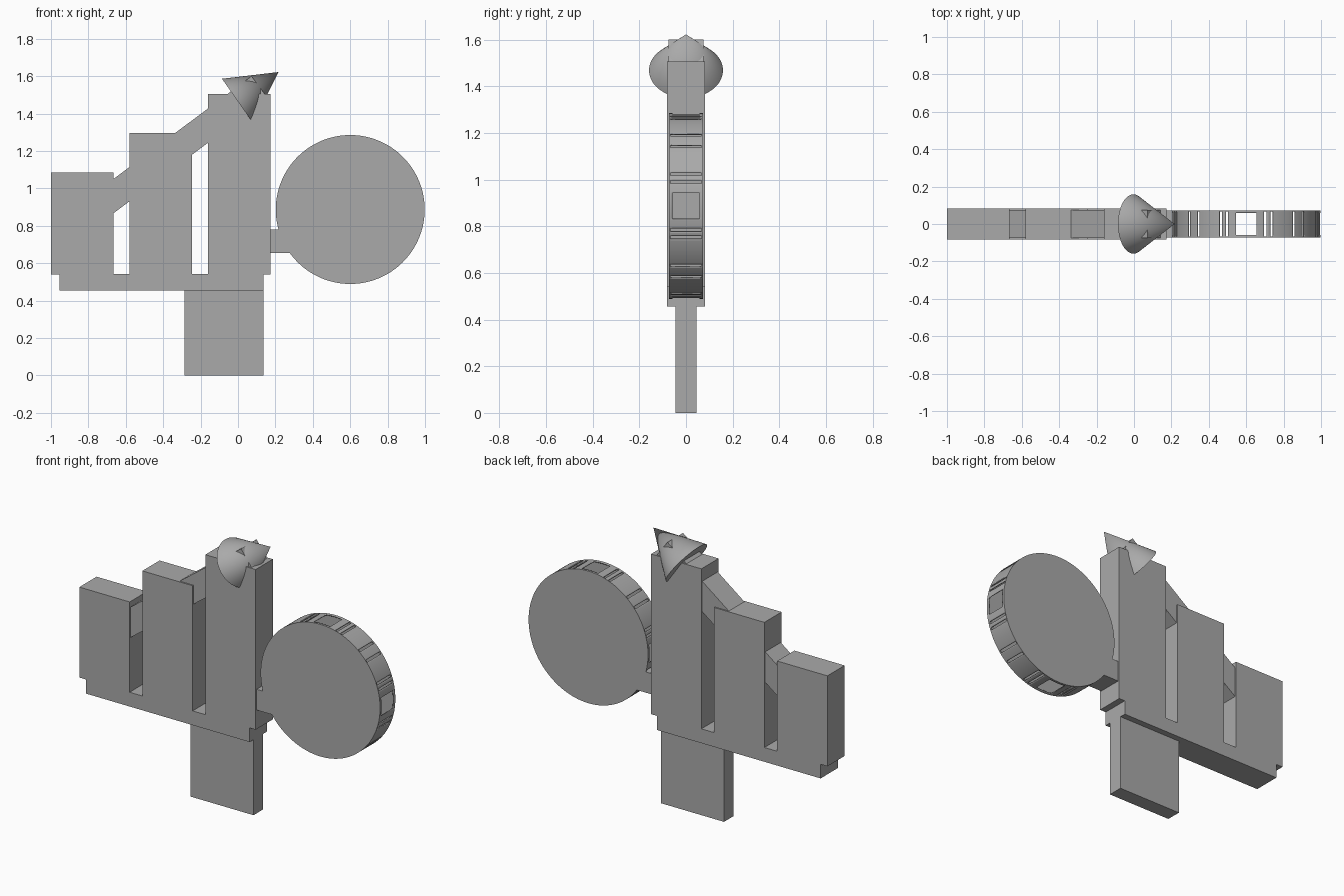
import bpy, bmesh, math
from mathutils import Vector

old = bpy.data.objects.get("Cube")
if old:
    bpy.data.objects.remove(old, do_unlink=True)

grey = bpy.data.materials.new("plain_grey")
grey.use_nodes = True
GREY = (0.4, 0.4, 0.4, 1)
grey.diffuse_color = GREY
grey.node_tree.nodes["Principled BSDF"].inputs["Base Color"].default_value = GREY


def finish(name, bm):
    """Turn a bmesh into a named grey object."""
    mesh = bpy.data.meshes.new(name)
    bm.to_mesh(mesh)
    bm.free()
    obj = bpy.data.objects.new(name, mesh)
    mesh.materials.append(grey)
    bpy.context.collection.objects.link(obj)
    return obj


def smooth(obj):
    bpy.ops.object.select_all(action='DESELECT')
    obj.select_set(True)
    bpy.context.view_layer.objects.active = obj
    bpy.ops.object.shade_smooth_by_angle(angle=math.radians(30))


def box(name, x0, x1, z0, z1, half_depth):
    bm = bmesh.new()
    bmesh.ops.create_cube(bm, size=1)
    bmesh.ops.scale(bm, vec=(x1 - x0, 2 * half_depth, z1 - z0), verts=bm.verts)
    obj = finish(name, bm)
    obj.location = ((x0 + x1) / 2, 0, (z0 + z1) / 2)
    return obj


# Rising bars on a base with a thinner stand
BAR_HALF = 0.082
for name, left, top in (("short_bar", -1.0, 1.085),
                        ("middle_bar", -0.58, 1.295),
                        ("tall_bar", -0.16, 1.505)):
    box(name, left, left + 0.335, 0.54, top, BAR_HALF)
box("base", -0.955, 0.135, 0.455, 0.541, BAR_HALF)
box("stand", -0.285, 0.135, 0, 0.456, 0.045)

# Sloping arrow shaft running through the bars
slope = math.atan(0.745)
along = Vector((math.cos(slope), 0, math.sin(slope)))
across = Vector((-math.sin(slope), 0, math.cos(slope)))
length, thick = 1.15, 0.147
shaft = box("arrow_shaft", 0, length, 0, thick, 0.074)
shaft.location = Vector((0.072, 0, 1.60)) - along * length / 2 - across * thick / 2
shaft.rotation_euler.y = -slope

# Arrow head
tip, centre = Vector((0.217, 0, 1.622)), Vector((-0.003, 0, 1.468))
axis = tip - centre
bm = bmesh.new()
bmesh.ops.create_cone(bm, cap_ends=True, segments=64, radius1=0.144, radius2=0,
                      depth=axis.length)
head = finish("arrow_head", bm)
head.location = (tip + centre) / 2
head.rotation_euler.y = math.atan2(axis.x, axis.z)
head.scale.y = 1.1
smooth(head)

# Hollow coin: two discs joined by a rim with slots and square windows
RADIUS, COIN_HALF = 0.398, 0.073
COIN_CENTRE = (0.6, 0, 0.887)
SLOTS = (15, 20, 40, 50, 70, 75)
levels = (-COIN_HALF, -0.067, -0.058, 0.058, 0.067, COIN_HALF)


def is_open(deg, level):
    """Rim openings repeat every quarter turn."""
    a = deg % 90
    if a < 8 or a >= 82:
        return level == 2
    return 1 <= level <= 3 and any(s - 1 <= a < s + 1 for s in SLOTS)


bm = bmesh.new()
rings = [[bm.verts.new((RADIUS * math.cos(math.radians(d)), y,
                        RADIUS * math.sin(math.radians(d)))) for d in range(360)]
         for y in levels]
for i in range(len(levels) - 1):
    for d in range(360):
        if not is_open(d, i):
            n = (d + 1) % 360
            bm.faces.new((rings[i][d], rings[i + 1][d], rings[i + 1][n], rings[i][n]))
bm.faces.new(rings[0])
bm.faces.new(rings[-1][::-1])
bmesh.ops.recalc_face_normals(bm, faces=bm.faces)
coin = finish("coin", bm)
coin.location = COIN_CENTRE
smooth(coin)
wall = coin.modifiers.new("wall", 'SOLIDIFY')
wall.thickness = 0.006
wall.offset = -1

# Bracket holding the coin to the tall bar
box("coin_bracket", 0.17, 0.275, 0.655, 0.78, COIN_HALF)
